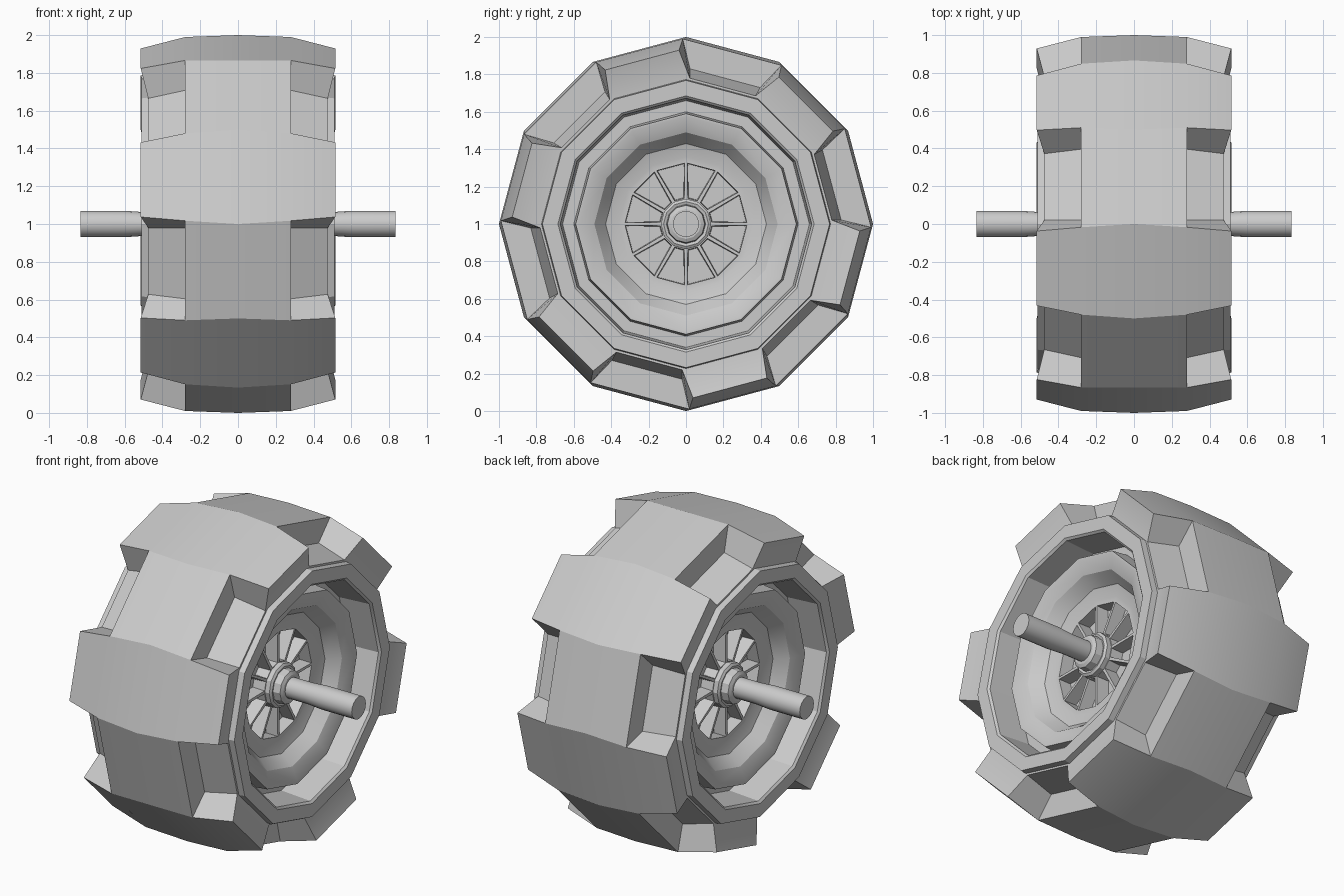
import bpy, bmesh
from math import sin, cos, radians

SEG = 12

cube = bpy.data.objects.get("Cube")
if cube:
    bpy.data.objects.remove(cube, do_unlink=True)

grey = bpy.data.materials.new("plain_grey")
grey.use_nodes = True
grey.diffuse_color = (0.6, 0.6, 0.6, 1)
grey.node_tree.nodes["Principled BSDF"].inputs["Base Color"].default_value = (0.6, 0.6, 0.6, 1)


def polar(x, r, deg):
    """Point on a circle around the wheel's axis; zero degrees faces the front."""
    a = radians(deg)
    return (x, -r * cos(a), 1 + r * sin(a))


def finish(bm, name, angle=25):
    bmesh.ops.recalc_face_normals(bm, faces=bm.faces)
    mesh = bpy.data.meshes.new(name)
    bm.to_mesh(mesh)
    bm.free()
    obj = bpy.data.objects.new(name, mesh)
    bpy.context.collection.objects.link(obj)
    mesh.materials.append(grey)
    bpy.ops.object.select_all(action="DESELECT")
    obj.select_set(True)
    bpy.context.view_layer.objects.active = obj
    bpy.ops.object.shade_smooth_by_angle(angle=radians(angle))


def ring(bm, x, r, n=SEG, skew=0):
    """Ring of vertices; skew moves alternate ones towards the full-width blocks."""
    return [bm.verts.new(polar(x, r, i * 360 / n + (skew if i % 2 == 0 else -skew)))
            for i in range(n)]


def bridge(bm, a, b, keep=(0, 1)):
    """Join two rings; keep picks even segments, odd segments or both."""
    n = len(a)
    for i in range(n):
        if i % 2 in keep:
            bm.faces.new((a[i], a[(i + 1) % n], b[(i + 1) % n], b[i]))


def lathe(bm, profile, n=SEG):
    rings = [ring(bm, x, r, n) for x, r in profile]
    for a, b in zip(rings, rings[1:]):
        bridge(bm, a, b)
    return rings


BLOCK, NOTCH = (0,), (1,)

# Tyre: even segments are full-width blocks, odd ones have a notch on each side
bm = bmesh.new()
centre = ring(bm, 0, 1)
for s in (1, -1):
    shoulder = ring(bm, s * 0.28, 0.99, skew=1)
    edge = ring(bm, s * 0.515, 0.93, skew=2.3)
    floor_in = ring(bm, s * 0.28, 0.83, skew=-1.5)
    floor_out = ring(bm, s * 0.475, 0.78, skew=-1.5)
    # Raised bead ring below the blocks and the inner wall down to the rim
    wall = lathe(bm, [(s * x, r) for x, r in
                      ((0.475, 0.773), (0.512, 0.768), (0.512, 0.685),
                       (0.5, 0.672), (0.3, 0.66), (0.3, 0.57))])
    bridge(bm, centre, shoulder)
    bridge(bm, shoulder, edge, BLOCK)
    bridge(bm, edge, floor_out, BLOCK)
    bridge(bm, shoulder, floor_in, NOTCH)
    bridge(bm, floor_in, floor_out, NOTCH)
    bridge(bm, floor_out, wall[0])
    for i in range(SEG):
        bm.faces.new((shoulder[i], edge[i], floor_out[i], floor_in[i]))
finish(bm, "tyre")

for s, side in ((1, "left"), (-1, "right")):
    # Stepped rim dish
    bm = bmesh.new()
    lathe(bm, [(s * x, r) for x, r in
               ((0.3, 0.6), (0.41, 0.59), (0.41, 0.575), (0.375, 0.49),
                (0.3, 0.43), (0.28, 0.36), (0.28, 0.33))])
    finish(bm, side + "_rim")

    # Spoked disc: pockets sunk between thin spokes
    bm = bmesh.new()
    lathe(bm, [(s * 0.28, 0.335), (s * 0.28, 0.13)])
    bmesh.ops.recalc_face_normals(bm, faces=bm.faces)
    pockets = bm.faces[:]
    bmesh.ops.inset_individual(bm, faces=pockets, thickness=0.012)
    bmesh.ops.inset_individual(bm, faces=pockets, thickness=0.005)
    sunk = {v for f in pockets for v in f.verts}
    bmesh.ops.translate(bm, verts=list(sunk), vec=(-s * 0.08, 0, 0))
    finish(bm, side + "_spokes")

    # Hub collar
    bm = bmesh.new()
    lathe(bm, [(s * x, r) for x, r in
               ((0.22, 0.135), (0.31, 0.135), (0.32, 0.12), (0.315, 0.105),
                (0.36, 0.1), (0.37, 0.08), (0.37, 0.06))])
    finish(bm, side + "_hub")

# Axle through the wheel, slightly narrowed near the hubs
bm = bmesh.new()
rings = lathe(bm, [(-0.835, 0.07), (-0.6, 0.07), (-0.5, 0.063),
                   (0.5, 0.063), (0.6, 0.07), (0.835, 0.07)], 16)
bm.faces.new(rings[0])
bm.faces.new(rings[-1])
finish(bm, "axle", 30)
